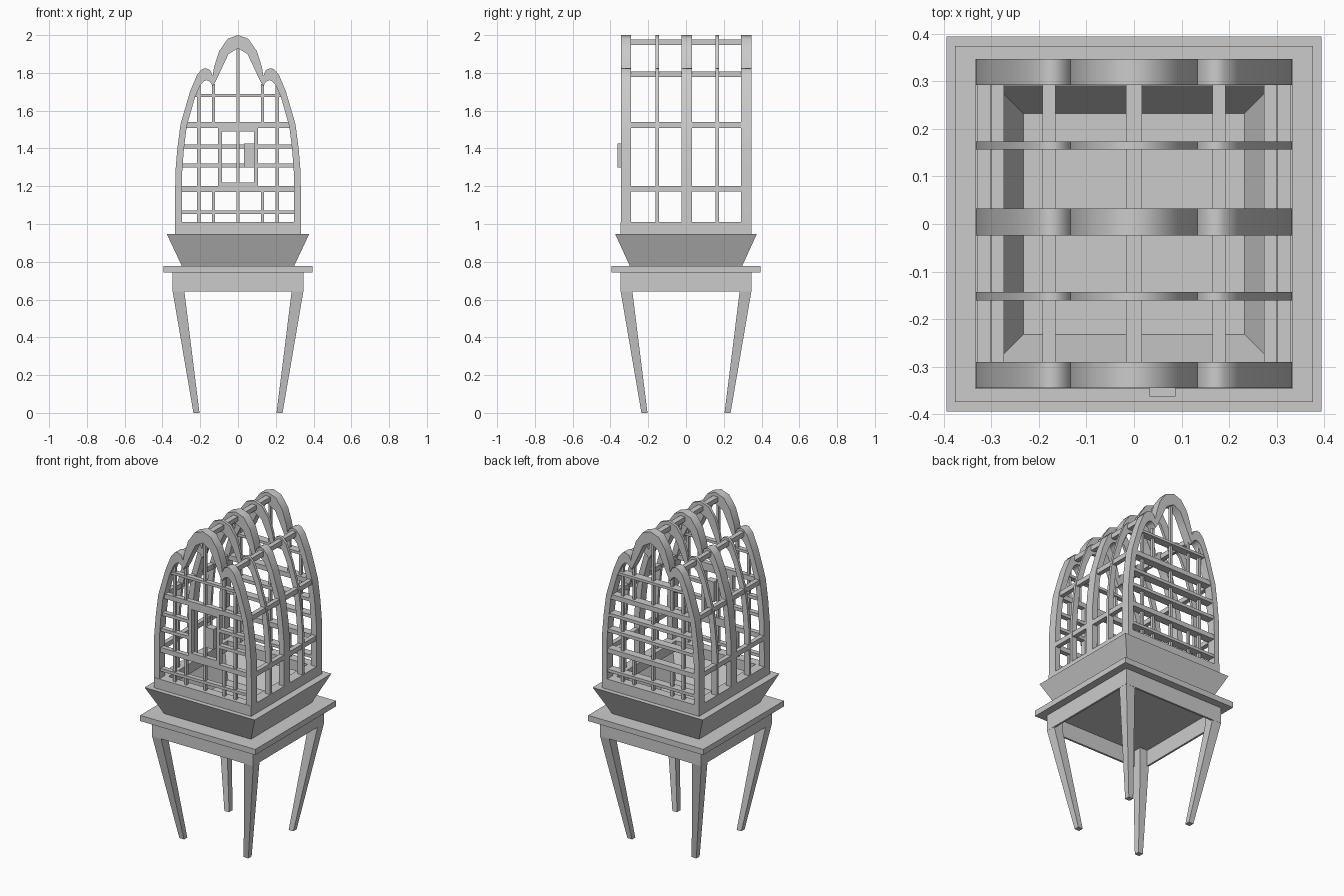
import bpy, bmesh, math

if "Cube" in bpy.data.objects:
    bpy.data.objects.remove(bpy.data.objects["Cube"])


def make(name, bm, smooth=False):
    bmesh.ops.recalc_face_normals(bm, faces=bm.faces)
    me = bpy.data.meshes.new(name)
    bm.to_mesh(me)
    bm.free()
    ob = bpy.data.objects.new(name, me)
    bpy.context.collection.objects.link(ob)
    if smooth:
        bpy.ops.object.select_all(action='DESELECT')
        ob.select_set(True)
        bpy.context.view_layer.objects.active = ob
        bpy.ops.object.shade_smooth_by_angle(angle=math.radians(60))
    return ob


def box(name, x0, x1, y0, y1, z0, z1):
    bm = bmesh.new()
    bmesh.ops.create_cube(bm, size=1)
    for v in bm.verts:
        v.co = (x1 if v.co.x > 0 else x0, y1 if v.co.y > 0 else y0, z1 if v.co.z > 0 else z0)
    return make(name, bm)


def side_boxes(name, x0, x1, *rest):
    """A box and its mirror image across x = 0."""
    box(name, x0, x1, *rest)
    box(name, -x1, -x0, *rest)


def rings(name, levels, caps=False, closed=False):
    """Loft rectangles given as (centre x, centre y, half x, half y, z)."""
    bm = bmesh.new()
    loops = [[bm.verts.new((cx + sx * hx, cy + sy * hy, z))
              for sx, sy in ((-1, -1), (1, -1), (1, 1), (-1, 1))]
             for cx, cy, hx, hy, z in levels]
    pairs = list(zip(loops, loops[1:])) + ([(loops[-1], loops[0])] if closed else [])
    for a, b in pairs:
        for i in range(4):
            j = (i + 1) % 4
            bm.faces.new((a[i], a[j], b[j], b[i]))
    if caps:
        bm.faces.new(loops[0])
        bm.faces.new(loops[-1])
    return make(name, bm)


def frame(name, hx, hy, ix, iy, z0, z1):
    return rings(name, [(0, 0, hx, hy, z0), (0, 0, hx, hy, z1),
                        (0, 0, ix, iy, z1), (0, 0, ix, iy, z0)], closed=True)


# Table: top, apron and tapered splayed legs
box("table_top", -.394, .394, -.394, .394, .742, .777)
frame("table_apron", .347, .347, .335, .335, .643, .742)
for sx in (-1, 1):
    for sy in (-1, 1):
        rings("table_leg", [(sx * .22, sy * .22, .016, .016, 0),
                            (sx * .315, sy * .315, .031, .031, .643),
                            (sx * .315, sy * .315, .031, .031, .742)], caps=True)

# Flared hollow tray and the cage sill
rings("tray", [(0, 0, .297, .297, .777), (0, 0, .377, .375, .947),
               (0, 0, .305, .305, .947), (0, 0, .232, .232, .80)], caps=True)
frame("cage_sill", .333, .347, .273, .29, .947, 1.01)

# Three-lobed arch profile: outer x, outer z, inner x, inner z
HALF = [(.333, .947, .297, .947), (.332, 1.27, .296, 1.27), (.321, 1.40, .287, 1.39),
        (.304, 1.53, .272, 1.515), (.254, 1.70, .228, 1.67), (.217, 1.79, .197, 1.74),
        (.19, 1.82, .18, 1.757), (.172, 1.825, .165, 1.762), (.148, 1.815, .147, 1.752),
        (.134, 1.785, .133, 1.73), (.127, 1.83, .115, 1.762), (.10, 1.915, .088, 1.82),
        (.055, 1.98, .05, 1.90), (0, 2, 0, 1.93)]
PROFILE = HALF + [(-a, b, -c, d) for a, b, c, d in HALF[-2::-1]]


def arch(name, y0, y1):
    bm = bmesh.new()
    secs = [[bm.verts.new(p) for p in ((a, y0, b), (a, y1, b), (c, y1, d), (c, y0, d))]
            for a, b, c, d in PROFILE]
    for s, t in zip(secs, secs[1:]):
        for i in range(4):
            j = (i + 1) % 4
            bm.faces.new((s[i], s[j], t[j], t[i]))
    bm.faces.new(secs[0])
    bm.faces.new(secs[-1])
    make(name, bm, True)


for y0, y1 in ((-.345, -.29), (-.024, .033), (.292, .347)):
    arch("main_arch", y0, y1)
for y in (-.152, .165):
    arch("thin_arch", y - .0085, y + .0085)

# Rails running front to back
box("ridge_rail", -.017, .017, -.31, .31, 1.948, 1.976)
for x0, x1, z in ((.165, .193, 1.793), (.273, .30, 1.524), (.302, .33, 1.186)):
    side_boxes("side_rail", x0, x1, -.31, .31, z - .015, z + .015)

# Crossbars at both ends: full width at the back, broken by the door at the front
BARS = ((1.062, .30, .009), (1.185, .30, .015), (1.31, .294, .01),
        (1.41, .287, .01), (1.524, .274, .015), (1.68, .23, .008))
for z, hw, t in BARS:
    box("back_crossbar", -hw, hw, .294, .344, z - t, z + t)
    if 1.2 < z < 1.5:
        side_boxes("front_short_crossbar", .10, hw, -.333, -.303, z - t, z + t)
    else:
        box("front_crossbar", -hw, hw, -.333, -.303, z - t, z + t)

# Upright bars at both ends
for end, y0, y1 in (("front", -.326, -.31), ("back", .31, .326)):
    box(end + "_centre_bar", -.007, .007, y0, y1, 1.0, 1.94)
    side_boxes(end + "_outer_bar", .199, .216, y0, y1, 1.0, 1.745)
    side_boxes(end + "_lower_bar", .123, .138, y0, y1, 1.0, 1.185)
    side_boxes(end + "_upper_bar", .123, .138, y0, y1, 1.522, 1.74)

# Door frame and latch
side_boxes("door_stile", .085, .105, -.333, -.303, 1.2, 1.51)
box("door_bottom", -.10, .10, -.333, -.303, 1.2, 1.22)
box("door_top", -.10, .10, -.333, -.303, 1.49, 1.51)
box("door_latch", .033, .087, -.363, -.32, 1.30, 1.425)
